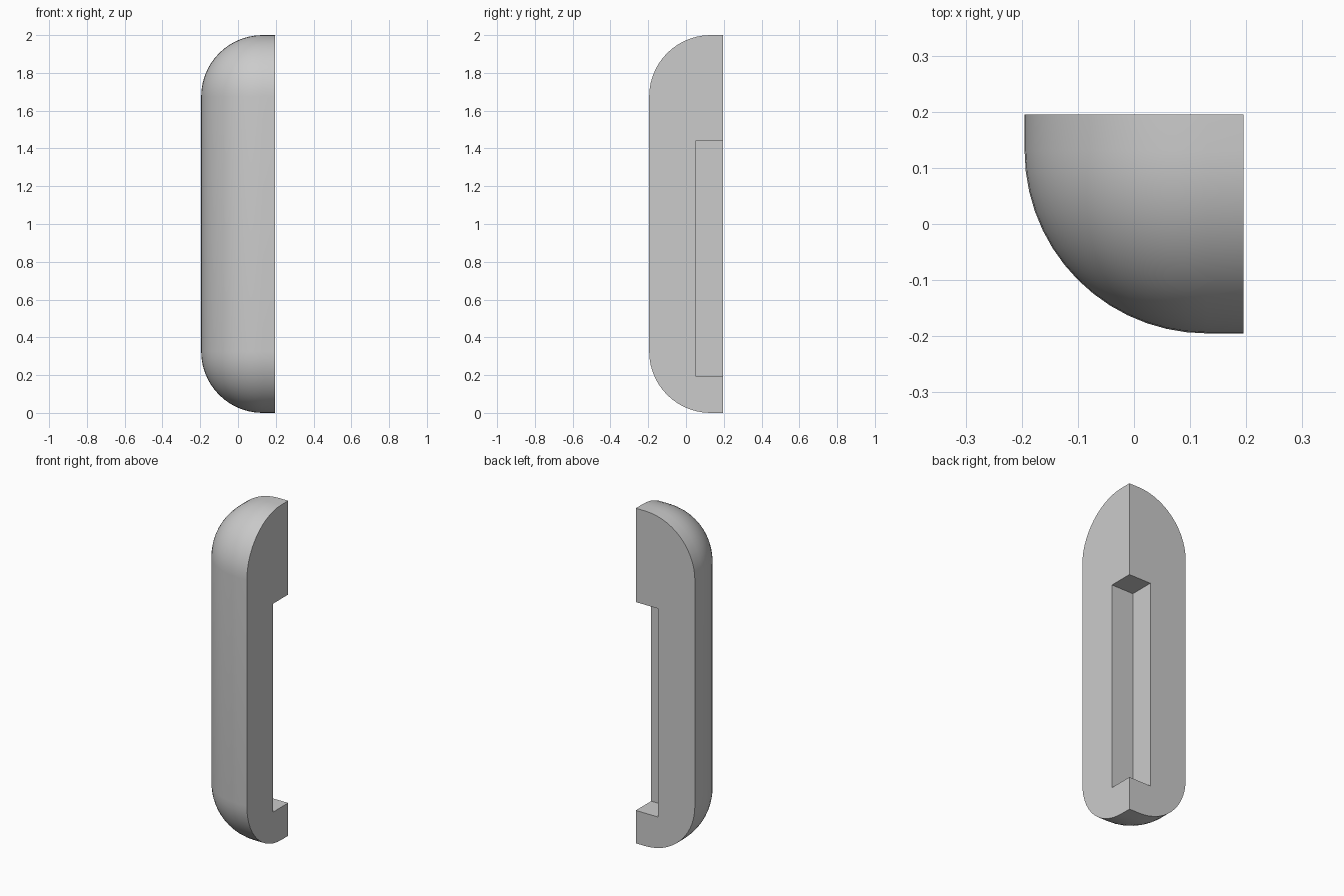
import bpy
import bmesh
from math import radians
from mathutils import Matrix, Vector

cube = bpy.data.objects.get("Cube")
if cube:
    bpy.data.objects.remove(cube, do_unlink=True)

HALF = 0.195            # half width of the finished quarter
HEIGHT = 2.0
ROUND = 0.325           # edge rounding radius
POCKET = 0.145          # pocket depth from both cut faces
POCKET_Z = (0.196, 1.44)

grey = bpy.data.materials.new("plain grey")
grey.use_nodes = True
colour = (0.6, 0.6, 0.6, 1)
grey.diffuse_color = colour
grey.node_tree.nodes["Principled BSDF"].inputs["Base Color"].default_value = colour


def add_box(bm, centre, size):
    matrix = Matrix.Translation(centre) @ Matrix.Diagonal((*size, 1))
    bmesh.ops.create_cube(bm, size=1, matrix=matrix)


def make_object(bm, name):
    bmesh.ops.recalc_face_normals(bm, faces=bm.faces[:])
    mesh = bpy.data.meshes.new(name)
    bm.to_mesh(mesh)
    bm.free()
    mesh.materials.append(grey)
    obj = bpy.data.objects.new(name, mesh)
    bpy.context.collection.objects.link(obj)
    return obj


# Rounded bar, quartered by two upright planes through its axis
axis = Vector((HALF, HALF, HEIGHT / 2))
bm = bmesh.new()
add_box(bm, axis, (4 * HALF, 4 * HALF, HEIGHT))
bmesh.ops.bevel(bm, geom=bm.edges[:], offset=ROUND, segments=14,
                profile=0.5, affect='EDGES')
for normal in ((1, 0, 0), (0, 1, 0)):
    cut = bmesh.ops.bisect_plane(bm, geom=bm.verts[:] + bm.edges[:] + bm.faces[:],
                                 plane_co=axis, plane_no=normal, clear_outer=True)
    rim = [e for e in cut["geom_cut"] if isinstance(e, bmesh.types.BMEdge)]
    bmesh.ops.holes_fill(bm, edges=rim, sides=0)
bar = make_object(bm, "quarter_bar")

# Square pocket along the inner corner
low, high = POCKET_Z
bm = bmesh.new()
add_box(bm, (HALF, HALF, (low + high) / 2), (2 * POCKET, 2 * POCKET, high - low))
cutter = make_object(bm, "pocket_cutter")
cutter.hide_render = True

pocket = bar.modifiers.new("pocket", 'BOOLEAN')
pocket.operation = 'DIFFERENCE'
pocket.solver = 'EXACT'
pocket.object = cutter
bpy.ops.object.select_all(action='DESELECT')
bar.select_set(True)
bpy.context.view_layer.objects.active = bar
bpy.ops.object.modifier_apply(modifier=pocket.name)
bpy.data.objects.remove(cutter, do_unlink=True)

# Smooth rounding with crisp cut edges
bpy.ops.object.shade_smooth_by_angle(angle=radians(30))
